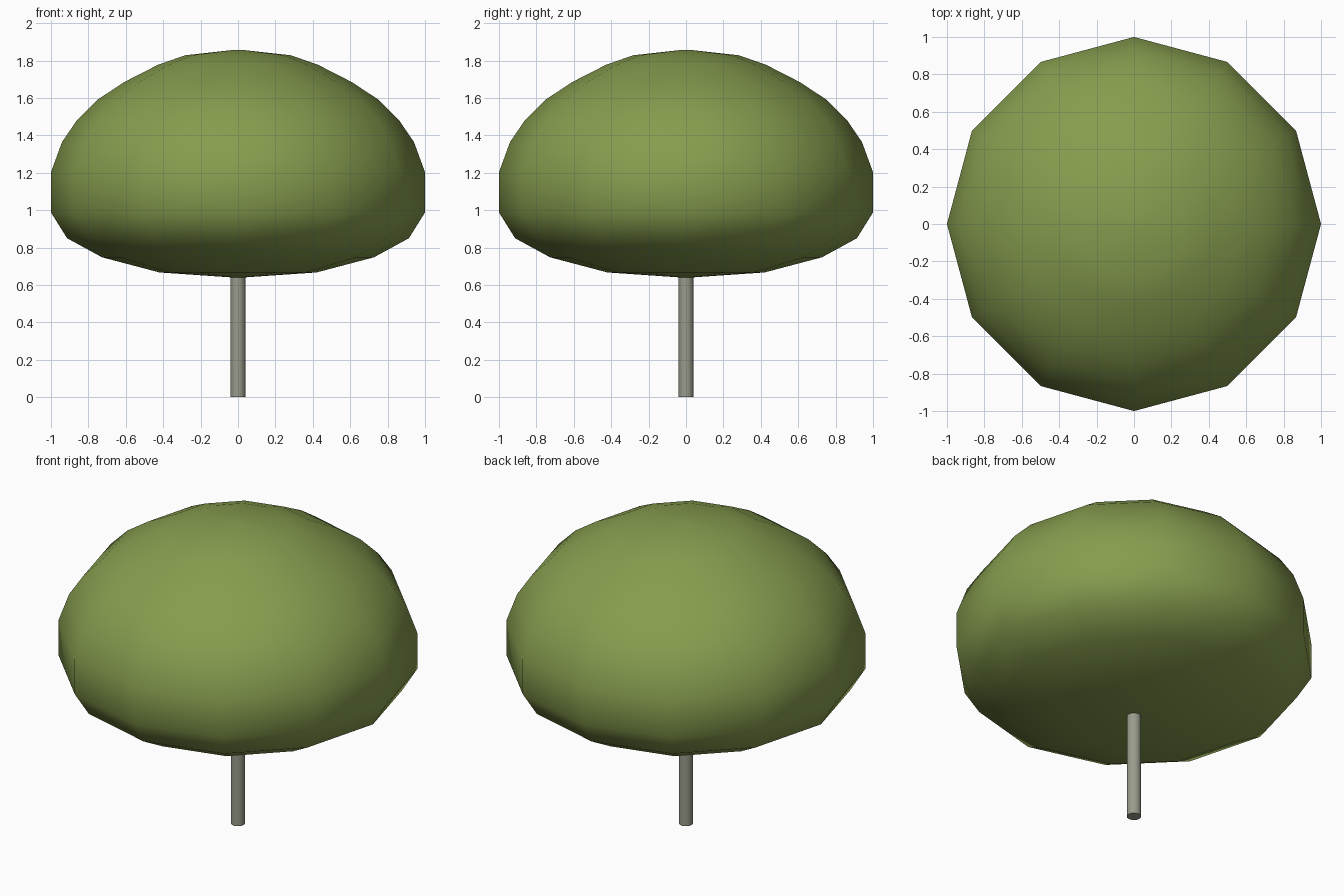
import bpy, math

if "Cube" in bpy.data.objects:
    bpy.data.objects.remove(bpy.data.objects["Cube"])


def lathe(name, profile, sides, color, angle):
    """Revolve (radius, height) points about z; radius 0 makes a pole."""
    verts, rings, faces = [], [], []
    for r, z in profile:
        n = 1 if r == 0 else sides
        rings.append([len(verts) + i for i in range(n)])
        for i in range(n):
            a = 2 * math.pi * i / sides
            verts.append((r * math.cos(a), r * math.sin(a), z))
    for lo, hi in zip(rings, rings[1:]):
        for i in range(sides):
            j = (i + 1) % sides
            if len(lo) == 1:
                faces.append((lo[0], hi[j], hi[i]))
            elif len(hi) == 1:
                faces.append((lo[i], lo[j], hi[0]))
            else:
                faces.append((lo[i], lo[j], hi[j], hi[i]))
    # Flat caps where the profile does not end in a pole
    if len(rings[0]) > 1:
        faces.append(rings[0][::-1])
    if len(rings[-1]) > 1:
        faces.append(rings[-1])
    mesh = bpy.data.meshes.new(name)
    mesh.from_pydata(verts, [], faces)
    mat = bpy.data.materials.new(name + "_color")
    mat.diffuse_color = color
    mat.use_nodes = True
    mat.node_tree.nodes["Principled BSDF"].inputs["Base Color"].default_value = mat.diffuse_color
    mesh.materials.append(mat)
    obj = bpy.data.objects.new(name, mesh)
    bpy.context.collection.objects.link(obj)
    bpy.ops.object.select_all(action='DESELECT')
    obj.select_set(True)
    bpy.context.view_layer.objects.active = obj
    bpy.ops.object.shade_smooth_by_angle(angle=math.radians(angle))
    return obj


# Domed foliage: shallow underside, short vertical band, rounded top
crown = [(0, 0.638), (0.42, 0.667), (0.727, 0.748), (0.914, 0.85),
         (1.0, 0.988), (1.0, 1.203), (0.941, 1.364), (0.861, 1.481),
         (0.749, 1.592), (0.61, 1.684), (0.428, 1.777), (0.283, 1.828),
         (0.04, 1.855), (0, 1.855)]
lathe("crown", crown, 12, (0.24, 0.335, 0.077, 1), 60)

# Thin straight trunk
lathe("trunk", [(0.04, 0), (0.04, 0.66)], 12, (0.32, 0.33, 0.26, 1), 40)
